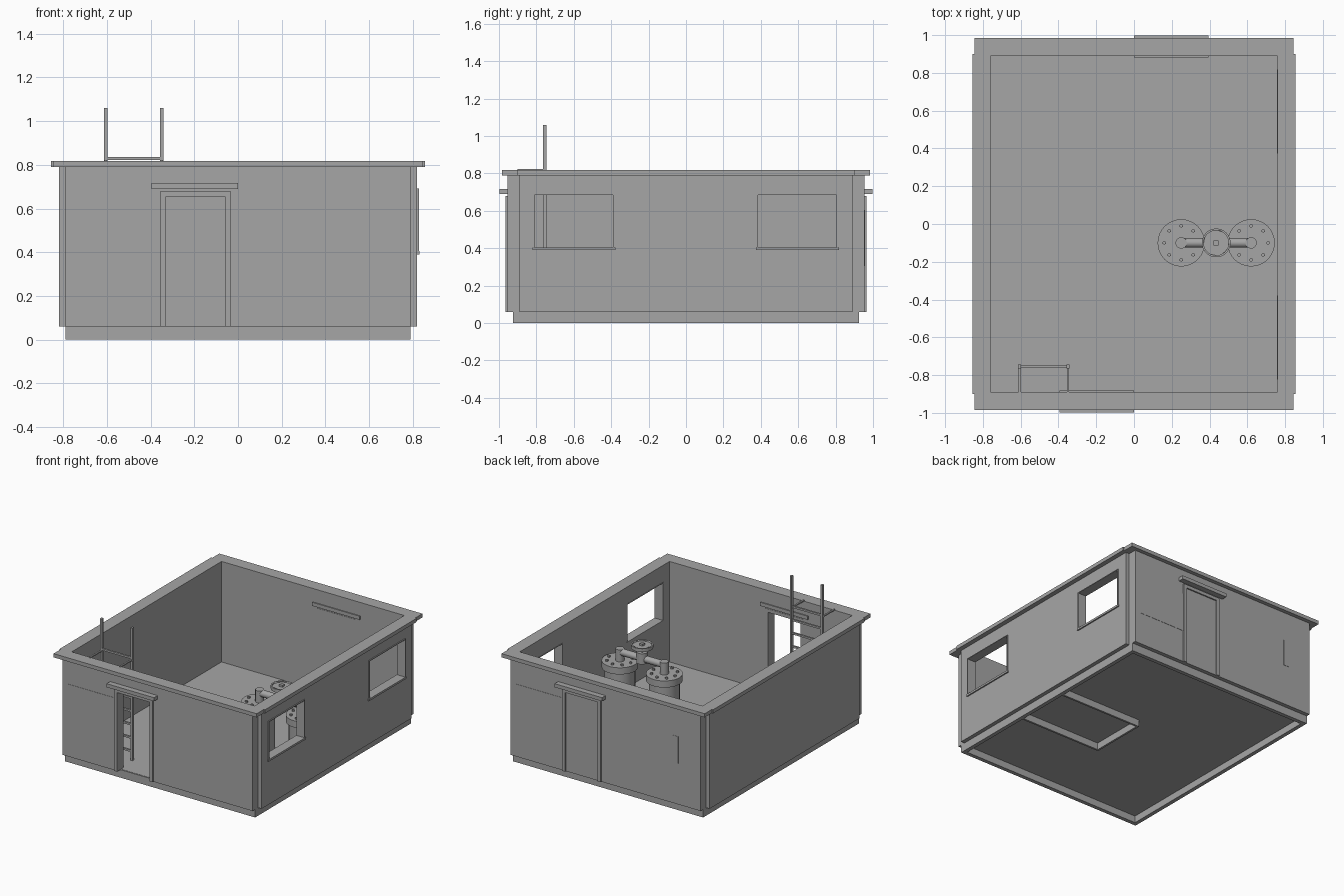
import bpy, bmesh, math
from mathutils import Vector, Matrix

old = bpy.data.objects.get("Cube")
if old:
    bpy.data.objects.remove(old, do_unlink=True)

grey = bpy.data.materials.new("concrete grey")
grey.use_nodes = True
grey.diffuse_color = (0.38, 0.38, 0.38, 1)
grey.node_tree.nodes["Principled BSDF"].inputs["Base Color"].default_value = (0.38, 0.38, 0.38, 1)


def finish(name, bm):
    bmesh.ops.recalc_face_normals(bm, faces=bm.faces)
    mesh = bpy.data.meshes.new(name)
    bm.to_mesh(mesh)
    bm.free()
    mesh.materials.append(grey)
    obj = bpy.data.objects.new(name, mesh)
    bpy.context.collection.objects.link(obj)
    return obj


def box(name, x, y, z, turn=False):
    """Box from ranges; turn places it on the opposite side of the building."""
    bm = bmesh.new()
    bmesh.ops.create_cube(bm, size=1)
    for v in bm.verts:
        v.co = [r[0] if c < 0 else r[1] for c, r in zip(v.co, (x, y, z))]
    if turn:
        bm.transform(Matrix.Rotation(math.pi, 4, 'Z'))
    return finish(name, bm)


def cylinder(name, start, end, radius, sides=24):
    a, b = Vector(start), Vector(end)
    bm = bmesh.new()
    bmesh.ops.create_cone(bm, cap_ends=True, segments=sides, radius1=radius,
                          radius2=radius, depth=(b - a).length)
    turn = (b - a).to_track_quat('Z', 'Y').to_matrix().to_4x4()
    bm.transform(Matrix.Translation((a + b) / 2) @ turn)
    obj = finish(name, bm)
    bpy.ops.object.select_all(action='DESELECT')
    obj.select_set(True)
    bpy.context.view_layer.objects.active = obj
    bpy.ops.object.shade_smooth_by_angle(angle=math.radians(40))
    return obj


def notched_block(name, wide, deep, z):
    """Block with notched corners, made from two crossing rectangles."""
    (wx, wy), (dx, dy) = wide, deep
    quarter = [(wx, wy), (dx, wy), (dx, dy)]
    points = []
    for sx, sy in ((1, 1), (-1, 1), (-1, -1), (1, -1)):
        corner = [(sx * px, sy * py) for px, py in quarter]
        points += corner if sx * sy > 0 else corner[::-1]
    bm = bmesh.new()
    face = bm.faces.new([bm.verts.new((px, py, z[0])) for px, py in points])
    top = bmesh.ops.extrude_face_region(bm, geom=[face])["geom"]
    bmesh.ops.translate(bm, vec=(0, 0, z[1] - z[0]),
                        verts=[e for e in top if isinstance(e, bmesh.types.BMVert)])
    return finish(name, bm)


def cut(obj, *cutters):
    for c in cutters:
        mod = obj.modifiers.new("opening", 'BOOLEAN')
        mod.operation = 'DIFFERENCE'
        mod.solver = 'EXACT'
        mod.object = c
        c.hide_render = True
    bpy.context.view_layer.update()
    result = bpy.data.meshes.new_from_object(
        obj.evaluated_get(bpy.context.evaluated_depsgraph_get()))
    obj.modifiers.clear()
    obj.data = result
    for c in cutters:
        bpy.data.objects.remove(c, do_unlink=True)


INX, INY, FLOOR = 0.76, 0.89, 0.06
door_x, door_top = (-0.33, -0.06), 0.655
windows = {"front": (-0.81, -0.39), "rear": (0.385, 0.805)}
window_z = (0.405, 0.685)

# Walls with two doorways and two windows
walls = notched_block("walls", (0.82, 0.89), (0.79, 0.955), (FLOOR, 0.79))
cut(walls,
    box("room_cutter", (-INX, INX), (-INY, INY), (0, 1)),
    box("door_cutter", door_x, (-1.1, -0.8), (0, door_top)),
    box("back_door_cutter", door_x, (-1.1, -0.8), (0, door_top), True),
    *[box("window_cutter", (0.7, 0.9), y, window_z) for y in windows.values()])

# Roof rim
rim = notched_block("roof_rim", (0.855, 0.90), (0.845, 0.985), (0.79, 0.818))
cut(rim, box("rim_cutter", (-INX, INX), (-INY, INY), (0, 1)))

# Hollow plinth and floor
plinth = box("plinth", (-0.79, 0.79), (-0.925, 0.925), (0, FLOOR))
cut(plinth, box("plinth_cutter", (-0.76, 0.76), (-0.895, 0.895), (-1, 1)))
box("floor", (-0.785, 0.785), (-0.92, 0.92), (0.052, 0.062))

# Equipment footing below the floor
footing = box("footing", (0.075, 0.78), (-0.30, 0.145), (0, 0.055))
cut(footing, box("footing_cutter", (0.09, 0.765), (-0.285, 0.13), (-1, 1)))

# Door surrounds, lintels and wall panels, front and back
for side, turn in (("front", False), ("back", True)):
    y = (-0.965, -0.888)
    box(side + "_door_jamb_outer", (-0.355, door_x[0]), y, (FLOOR, 0.68), turn)
    box(side + "_door_jamb_inner", (door_x[1], -0.035), y, (FLOOR, 0.68), turn)
    box(side + "_door_head", door_x, y, (door_top, 0.68), turn)
    box(side + "_lintel", (-0.395, 0), (-0.997, -0.882), (0.69, 0.717), turn)
    box(side + "_wall_panel", (-0.74, -0.355), (-0.957, -0.95), (0.305, 0.605), turn)
box("back_wall_plate", (-0.605, -0.555), (0.95, 0.957), (0.37, 0.57))

# Window surrounds and sills
for side, (y0, y1) in windows.items():
    x, t = (0.758, 0.828), 0.006
    for label, y, z in (("head", (y0 - t, y1 + t), (window_z[1], window_z[1] + t)),
                        ("left_edge", (y1, y1 + t), window_z),
                        ("right_edge", (y0 - t, y0), window_z)):
        box(f"{side}_window_{label}", x, y, z)
    box(side + "_window_sill", (0.758, 0.83), (y0 - 0.012, y1 + 0.012), (0.39, 0.405))

# Roof ladder
rails = (-0.605, -0.35)
for x in rails:
    box("ladder_rail", (x - 0.008, x + 0.008), (-0.765, -0.745), (FLOOR, 1.06))
    box("ladder_bracket", (x - 0.006, x + 0.006), (-0.90, -0.75), (0.814, 0.823))
for i in range(8):
    z = 0.83 - i * 0.1
    box("ladder_rung", rails, (-0.762, -0.748), (z - 0.007, z + 0.007))

# Twin tanks with bolted flanges
CY = -0.10
for x in (0.25, 0.62):
    cylinder("tank_body", (x, CY, 0.055), (x, CY, 0.37), 0.105, 32)
    cylinder("tank_flange", (x, CY, 0.365), (x, CY, 0.415), 0.125, 32)
    cylinder("tank_outlet", (x, CY, 0.41), (x, CY, 0.505), 0.03)
    for k in range(8):
        a = k * math.pi / 4
        bx, by = x + 0.09 * math.cos(a), CY + 0.09 * math.sin(a)
        cylinder("flange_bolt", (bx, by, 0.41), (bx, by, 0.427), 0.01, 6)

# Joining pipe, valve and handwheel
cylinder("joining_pipe", (0.25, CY, 0.48), (0.62, CY, 0.48), 0.025)
cylinder("valve_body", (0.435, CY, 0.45), (0.435, CY, 0.53), 0.04)
box("valve_stem", (0.422, 0.448), (CY - 0.013, CY + 0.013), (0.52, 0.592))
cylinder("handwheel_disc", (0.435, CY, 0.567), (0.435, CY, 0.577), 0.07)
wheel = cylinder("handwheel_rim", (0.435, CY, 0.56), (0.435, CY, 0.585), 0.076, 32)
cut(wheel, cylinder("wheel_cutter", (0.435, CY, 0.5), (0.435, CY, 0.65), 0.066, 32))
